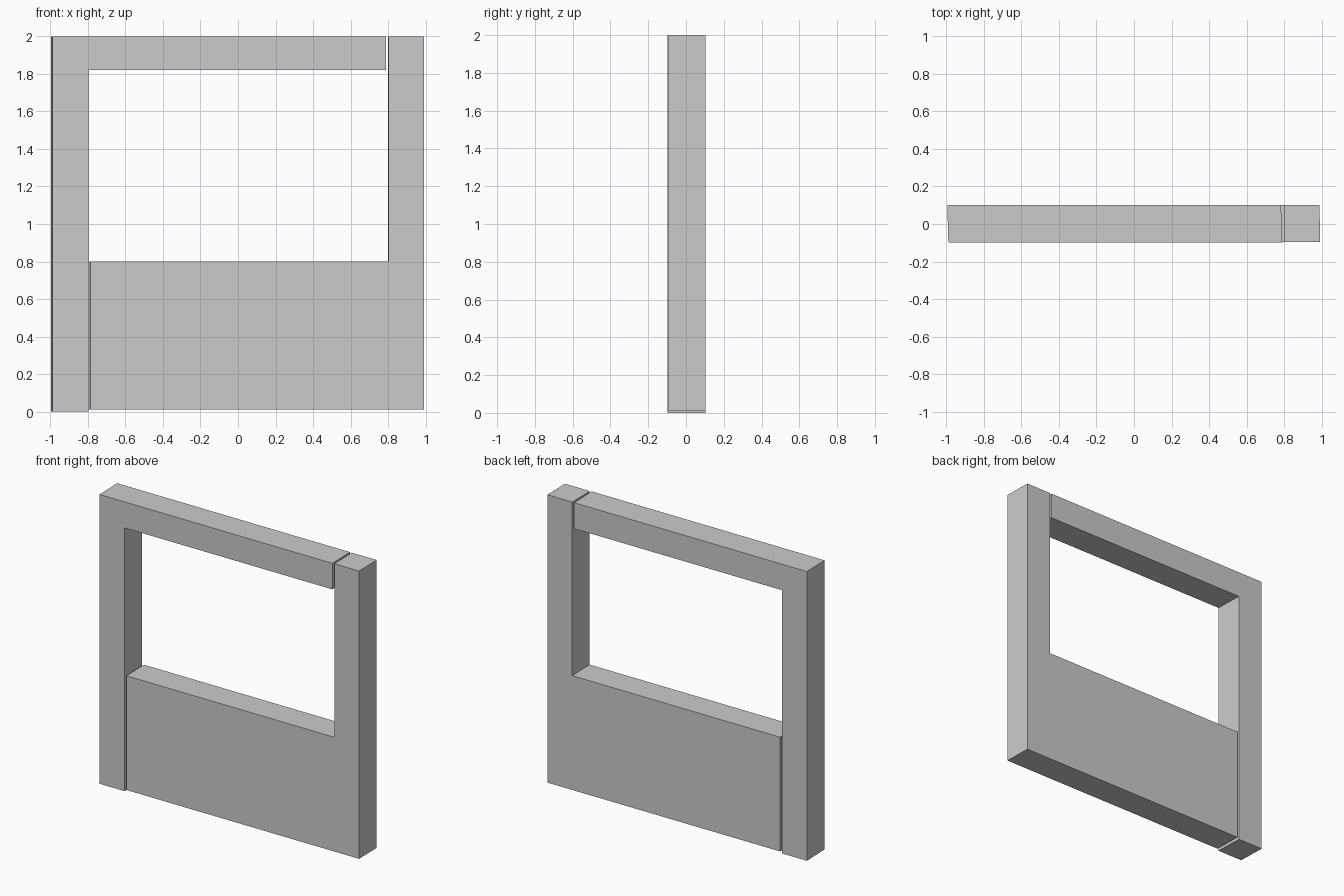
import bpy, bmesh

if "Cube" in bpy.data.objects:
    bpy.data.objects.remove(bpy.data.objects["Cube"])


def slab(name, outline, y0, y1, shift):
    """Extrude an x-z outline from y0 to y1; the back is shifted in x."""
    bm = bmesh.new()
    front = [bm.verts.new((x, y0, z)) for x, z in outline]
    back = [bm.verts.new((x + shift, y1, z)) for x, z in outline]
    bm.faces.new(front)
    bm.faces.new(back[::-1])
    n = len(outline)
    for i in range(n):
        j = (i + 1) % n
        bm.faces.new((front[i], back[i], back[j], front[j]))
    bmesh.ops.recalc_face_normals(bm, faces=bm.faces)
    mesh = bpy.data.meshes.new(name)
    bm.to_mesh(mesh)
    bm.free()
    obj = bpy.data.objects.new(name, mesh)
    bpy.context.collection.objects.link(obj)
    return obj


# Left post with the top beam, one L-shaped piece
slab("left_post_and_lintel",
     [(-0.99, 0), (-0.798, 0), (-0.798, 1.82), (0.79, 1.82), (0.79, 2), (-0.99, 2)],
     -0.098, 0.102, -0.006)

# Right post with the low wall panel, one L-shaped piece
slab("right_post_and_low_wall",
     [(-0.787, 0.01), (0.993, 0.01), (0.993, 2), (0.803, 2), (0.803, 0.8), (-0.787, 0.8)],
     -0.095, 0.102, -0.004)
